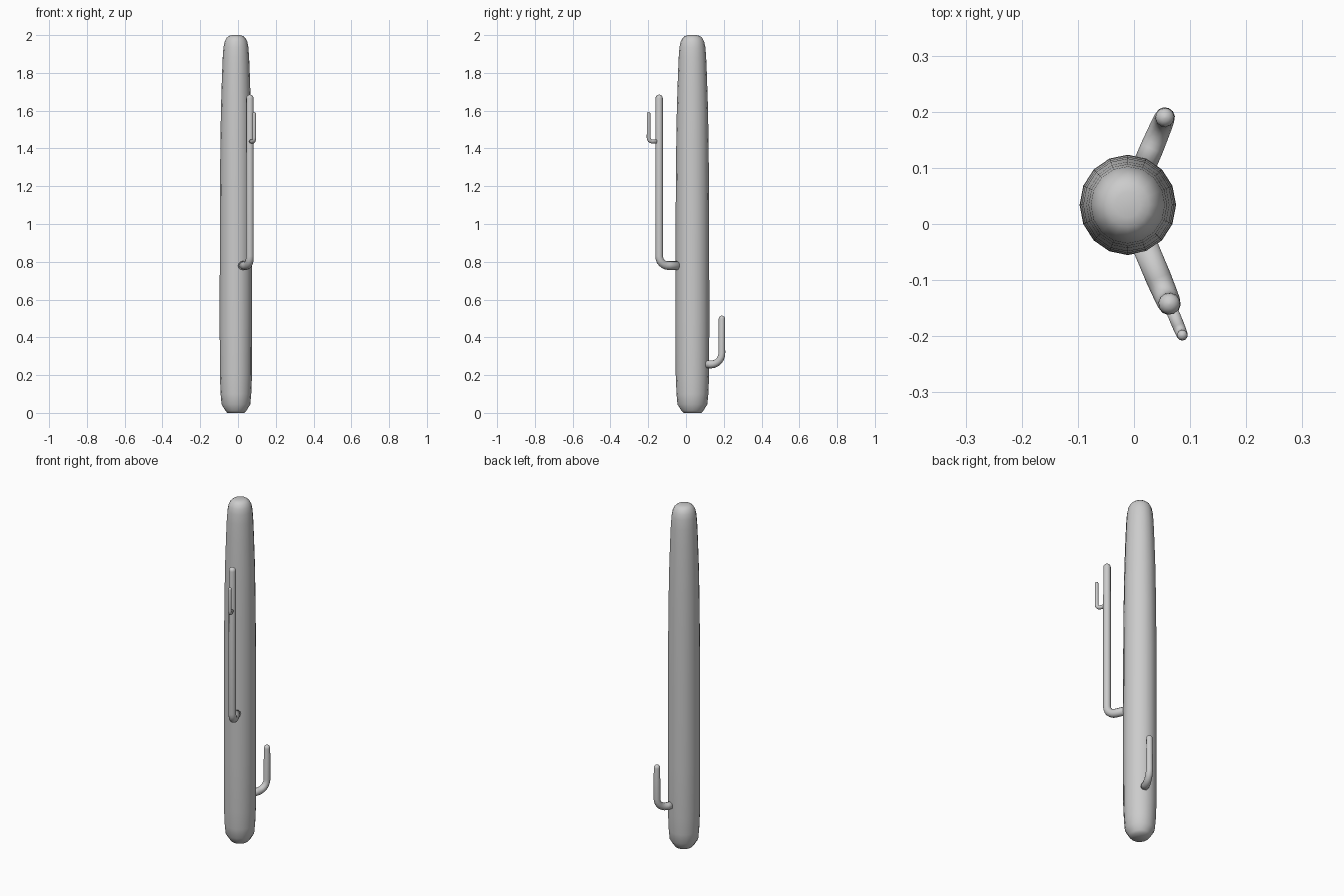
import bpy, bmesh
from math import sin, cos, pi
from mathutils import Vector

if "Cube" in bpy.data.objects:
    bpy.data.objects.remove(bpy.data.objects["Cube"])

TRUNK = Vector((-0.011, 0.034, 0))


def sweep(name, points, radii, sides, stretch=1.0):
    """Skin rings along a path lying in a vertical plane, with capped ends."""
    pts = [Vector(p) for p in points]
    flat = pts[-1] - pts[0]
    flat.z = 0
    side = Vector((-flat.y, flat.x, 0)).normalized() if flat.length > 1e-4 else Vector((1, 0, 0))
    bm = bmesh.new()
    rings = []
    for i, (p, r) in enumerate(zip(pts, radii)):
        tan = (pts[min(i + 1, len(pts) - 1)] - pts[max(i - 1, 0)]).normalized()
        up = tan.cross(side).normalized()
        rings.append([bm.verts.new(p + side * r * cos(2 * pi * k / sides)
                                   + up * r * stretch * sin(2 * pi * k / sides))
                      for k in range(sides)])
    for a, b in zip(rings, rings[1:]):
        for k in range(sides):
            j = (k + 1) % sides
            bm.faces.new((a[k], a[j], b[j], b[k]))
    bm.faces.new(rings[0][::-1])
    bm.faces.new(rings[-1])
    bmesh.ops.recalc_face_normals(bm, faces=bm.faces)
    for f in bm.faces:
        f.smooth = True
    me = bpy.data.meshes.new(name)
    bm.to_mesh(me)
    bm.free()
    ob = bpy.data.objects.new(name, me)
    bpy.context.collection.objects.link(ob)
    return ob


def arm(name, start, tip, bend, r0, r1, sides=12):
    """Short outward stub, rounded elbow, then a vertical shoot with a domed tip."""
    start, tip = Vector(start), Vector(tip)
    out = Vector((tip.x - start.x, tip.y - start.y, 0))
    reach = out.length
    out.normalize()
    b = min(bend, reach * 0.9)
    centre = start + out * (reach - b) + Vector((0, 0, bend))
    pts, radii = [start], [r0]
    for i in range(7):
        t = i / 6 * pi / 2
        pts.append(centre + out * b * sin(t) - Vector((0, 0, bend * cos(t))))
        radii.append(r0 + (r1 - r0) * i / 8)
    for i in range(5):
        t = i / 4 * pi / 2 * 0.94
        pts.append(Vector((tip.x, tip.y, tip.z - r1 + r1 * sin(t))))
        radii.append(r1 * cos(t))
    return sweep(name, pts, radii, sides)


# Trunk: nearly straight column, rounded foot and tapering crown
profile = [(0.0, 0.046), (0.012, 0.056), (0.045, 0.076), (0.1, 0.081), (0.2, 0.085),
           (0.5, 0.086), (1.1, 0.085), (1.4, 0.0825), (1.6, 0.0795), (1.78, 0.074),
           (1.88, 0.070), (1.935, 0.066), (1.965, 0.060), (1.985, 0.050),
           (1.995, 0.038), (2.0, 0.022)]
sweep("trunk", [TRUNK + Vector((0, 0, z)) for z, r in profile],
      [r for z, r in profile], 16, 1.04)

# Low arm at the back
arm("low_arm", (0.018, 0.103, 0.257), (0.055, 0.19, 0.515), 0.06, 0.021, 0.017)

# Tall arm at the front with its small side shoot
arm("tall_arm", (0.017, -0.033, 0.78), (0.063, -0.142, 1.685), 0.05, 0.023, 0.0195)
arm("side_shoot", (0.066, -0.15, 1.437), (0.086, -0.198, 1.593), 0.02, 0.011, 0.0095, 10)
